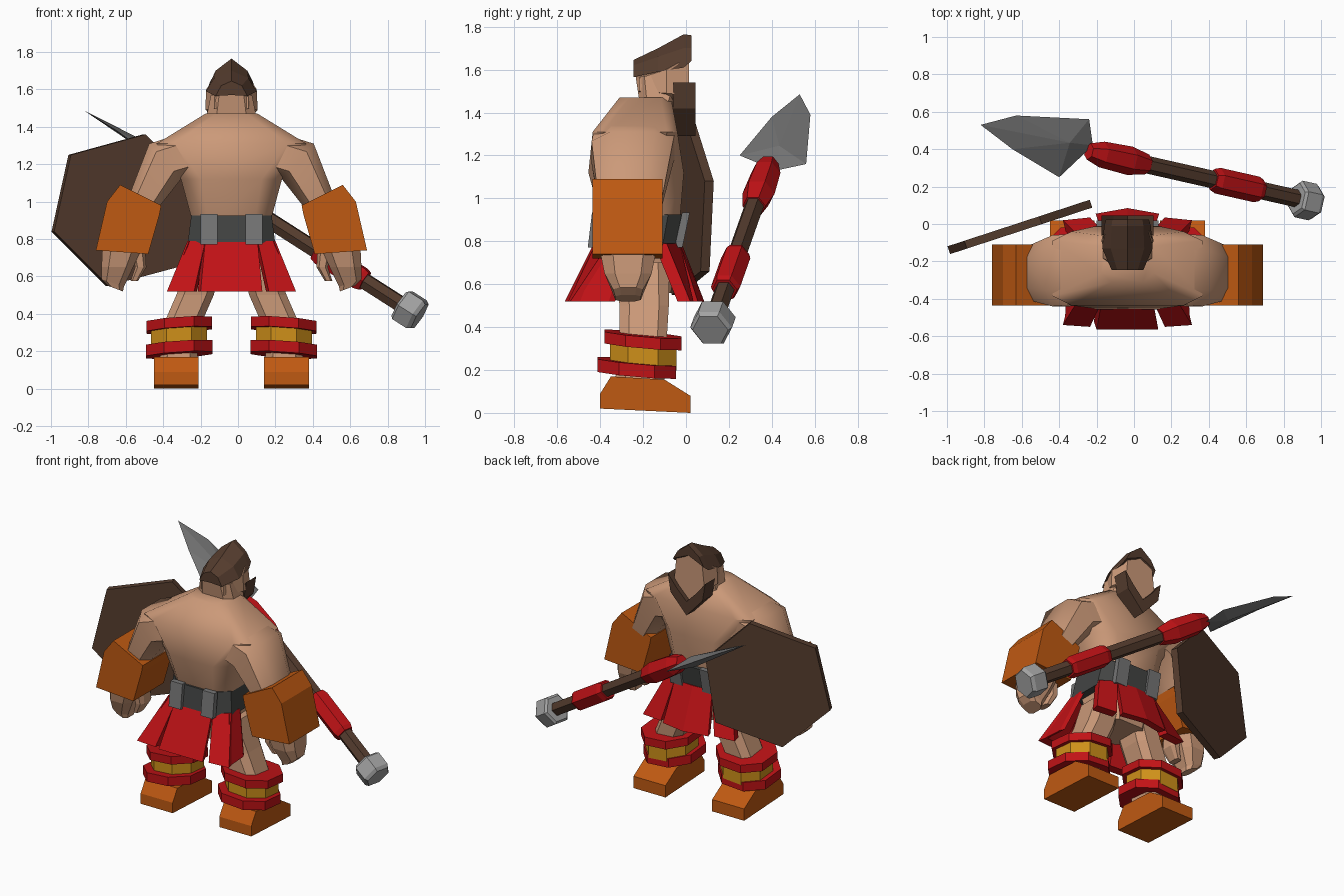
import bpy, bmesh, math
from mathutils import Vector as V

if "Cube" in bpy.data.objects:
    bpy.data.objects.remove(bpy.data.objects["Cube"])

CX = -0.035  # the body's mirror plane


def material(name, r, g, b):
    m = bpy.data.materials.new(name)
    m.diffuse_color = (r, g, b, 1)
    m.use_nodes = True
    m.node_tree.nodes["Principled BSDF"].inputs["Base Color"].default_value = m.diffuse_color
    return m


SKIN = material("skin", 0.60, 0.32, 0.19)
RED = material("red cloth", 0.53, 0.006, 0.008)
ORANGE = material("orange leather", 0.52, 0.10, 0.006)
YELLOW = material("yellow band", 0.62, 0.28, 0.01)
BROWN = material("dark brown", 0.09, 0.045, 0.027)
BELT = material("dark grey", 0.055, 0.058, 0.056)
STEEL = material("steel", 0.18, 0.18, 0.18)
BRIGHT = material("light metal", 0.36, 0.36, 0.36)


def finish(name, bm, mat, smooth=None):
    bmesh.ops.recalc_face_normals(bm, faces=bm.faces)
    me = bpy.data.meshes.new(name)
    bm.to_mesh(me)
    bm.free()
    me.materials.append(mat)
    ob = bpy.data.objects.new(name, me)
    bpy.context.collection.objects.link(ob)
    if smooth:
        bpy.ops.object.select_all(action='DESELECT')
        ob.select_set(True)
        bpy.context.view_layer.objects.active = ob
        bpy.ops.object.shade_smooth_by_angle(angle=math.radians(smooth))
    return ob


def loft(name, rings, mat, smooth=None):
    """Skin a list of equal-length rings and cap both ends."""
    bm = bmesh.new()
    vs = [[bm.verts.new(p) for p in r] for r in rings]
    n = len(vs[0])
    for a, b in zip(vs, vs[1:]):
        for i in range(n):
            j = (i + 1) % n
            bm.faces.new((a[i], a[j], b[j], b[i]))
    bm.faces.new(vs[0][::-1])
    bm.faces.new(vs[-1])
    return finish(name, bm, mat, smooth)


def octo(c, u, v, k=0.55):
    """Rectangle with cut corners, half axes u and v."""
    c, u, v = V(c), V(u), V(v)
    return [c + u * a + v * b for a, b in
            ((1, -k), (1, k), (k, 1), (-k, 1), (-1, k), (-1, -k), (-k, -1), (k, -1))]


def level(z, half, y0, y1, x=CX, k=0.6):
    return octo((x, (y0 + y1) / 2, z), (half, 0, 0), (0, (y1 - y0) / 2, 0), k)


def outline(pts, y):
    """Mirrored x-z outline about the body's centre, top to bottom."""
    right = [V((CX + x, y, z)) for x, z in pts]
    left = [V((CX - x, y, z)) for x, z in reversed(pts) if x > 0]
    return right + left


# Torso, hips and neck
loft("torso", [level(0.88, 0.205, -0.39, -0.03), level(1.12, 0.27, -0.455, -0.01),
               level(1.31, 0.40, -0.435, -0.04, k=0.75), level(1.47, 0.14, -0.31, -0.07)], SKIN, 50)
loft("hips", [level(0.56, 0.15, -0.33, -0.07), level(0.80, 0.19, -0.39, -0.04)], SKIN)
loft("neck", [level(1.38, 0.15, -0.31, -0.06), level(1.47, 0.13, -0.22, -0.04),
              level(1.57, 0.11, -0.235, -0.03)], SKIN)

# Head, hair and beard
loft("head", [outline([(0, 1.59), (0.09, 1.56), (0.09, 1.50), (0, 1.46)], -0.22),
              outline([(0, 1.64), (0.135, 1.60), (0.14, 1.49), (0, 1.43)], -0.09),
              outline([(0, 1.72), (0.095, 1.66), (0.115, 1.48), (0, 1.36)], 0.015)], SKIN)
loft("hair", [outline([(0, 1.645), (0.055, 1.62), (0.085, 1.565), (0, 1.57)], -0.245),
              outline([(0, 1.70), (0.09, 1.66), (0.135, 1.59), (0, 1.60)], -0.13),
              outline([(0, 1.765), (0.085, 1.70), (0.125, 1.61), (0, 1.68)], -0.01),
              outline([(0, 1.76), (0.08, 1.70), (0.115, 1.64), (0, 1.69)], 0.025)], BROWN)
beard = [(0, 1.385), (0.075, 1.46), (0.14, 1.54), (0.12, 1.42), (0, 1.29)]
loft("beard", [outline(beard, -0.06), outline(beard, 0.045)], BROWN)

# Belt with paired buckles on both faces
loft("belt", [level(0.77, 0.235, -0.435, -0.03), level(0.925, 0.215, -0.415, 0.0)], BELT)
for s in (-1, 1):
    for face, (yt, yb) in (("back", (-0.42, -0.44)), ("front", (0.0, -0.035))):
        x, d = CX + s * 0.12, -0.018 if face == "back" else 0.018
        loft("buckle_" + face, [[V((x + a * 0.045, y + e, z)) for a, e in
             ((-1, -d), (1, -d), (1, d), (-1, d))] for y, z in ((yb, 0.77), (yt, 0.935))], STEEL)


# Skirt panels: slabs hanging outward from the belt
def panel(name, s, xt, yt, xb, yb, inward):
    outer = [V((CX + s * x, y, z)) for x, y, z in
             ((xt[0], yt[0], 0.79), (xt[1], yt[1], 0.79), (xb[1], yb[1], 0.52), (xb[0], yb[0], 0.52))]
    loft(name, [outer, [p + V((-s * 0.015, inward, 0)) for p in outer]], RED)


panel("skirt_back", 1, (-0.14, 0.14), (-0.43, -0.43), (-0.165, 0.165), (-0.565, -0.565), 0.045)
for s in (-1, 1):
    panel("skirt_front", s, (0, 0.14), (-0.02, -0.03), (0, 0.17), (0.085, 0.055), -0.045)
    panel("skirt_back_corner", s, (0.14, 0.235), (-0.42, -0.36), (0.20, 0.345), (-0.55, -0.54), 0.06)
    panel("skirt_front_corner", s, (0.14, 0.235), (-0.03, -0.09), (0.20, 0.345), (0.035, 0.02), -0.06)
    panel("skirt_side_back", s, (0.225, 0.235), (-0.37, -0.27), (0.335, 0.325), (-0.52, -0.36), 0.03)

# Limbs, mirrored
SHOE = [(-0.40, 0.02), (-0.40, 0.09), (-0.35, 0.17), (-0.10, 0.155), (0.02, 0.08), (0.02, 0.0)]
BRACER = [(0.595, 1.09), (0.665, 1.0), (0.725, 0.74), (0.445, 0.72), (0.385, 0.93), (0.375, 0.98)]
for s in (-1, 1):
    def at(x, y, z):
        return V((CX + s * x, y, z))

    # Upper arm leaves the shoulder and enters the bracer
    loft("upper_arm", [octo(at(0.24, -0.24, 1.25), (s * 0.04, 0, 0.11), (0, 0.19, 0)),
                       octo(at(0.355, -0.25, 1.215), (s * 0.085, 0, 0.095), (0, 0.19, 0)),
                       octo(at(0.475, -0.26, 0.99), (s * 0.075, 0, 0.035), (0, 0.15, 0))], SKIN, 50)
    loft("bracer", [[at(x, y, z) for x, z in BRACER] for y in (-0.435, -0.11)], ORANGE)

    # Hand with a thumb
    loft("hand", [octo(at(0.585, -0.27, 0.75), (0.105, 0, 0), (0, 0.13, 0)),
                  octo(at(0.61, -0.27, 0.65), (0.085, 0, 0), (0, 0.11, 0)),
                  octo(at(0.635, -0.27, 0.565), (0.06, 0, 0.02 * s), (0, 0.07, 0)),
                  octo(at(0.62, -0.27, 0.535), (0.04, 0, 0.015 * s), (0, 0.06, 0))], SKIN)
    loft("thumb", [octo(at(0.50, -0.27, 0.74), (0.04, 0, 0), (0, 0.07, 0)),
                   octo(at(0.485, -0.27, 0.65), (0.03, 0, 0), (0, 0.06, 0)),
                   octo(at(0.52, -0.27, 0.575), (0.02, 0, 0), (0, 0.04, 0))], SKIN)

    # Leg, banded shin guard and shoe
    loft("leg", [level(0.70, 0.09, -0.33, -0.08, CX + s * 0.13),
                 level(0.50, 0.10, -0.31, -0.08, CX + s * 0.195),
                 level(0.34, 0.10, -0.31, -0.09, CX + s * 0.265),
                 level(0.15, 0.10, -0.33, -0.10, CX + s * 0.285)], SKIN)
    for name, z, h, r, y, mat in (("upper_shin_band", 0.34, 0.027, 0.175, -0.20, RED),
                                  ("middle_shin_band", 0.27, 0.05, 0.150, -0.20, YELLOW),
                                  ("lower_shin_band", 0.21, 0.03, 0.178, -0.23, RED)):
        loft(name, [octo(at(0.28, y, z + e), (r, 0, -0.012 * s), (0, r + 0.005, -0.016), 0.45)
                    for e in (-h, h)], mat)
    loft("shoe", [[at(x, y, z) for y, z in SHOE] for x in (0.175, 0.415)], ORANGE)

# Hexagonal shield leaning behind the left arm
SHIELD = [(-0.50, 1.36), (-0.90, 1.25), (-0.99, 0.84), (-0.70, 0.55), (-0.29, 0.66), (-0.23, 1.08)]
lean = V((-0.31, 0.95, 0)) * 0.022
loft("shield", [[V((x, -0.14 + (x + 0.99) * 0.327, z)) + lean * e for x, z in SHIELD]
                for e in (-1, 1)], BROWN)

# Spear: parts stacked along one axis
butt, top = V((0.92, 0.125, 0.42)), V((-0.23, 0.385, 1.155))
axis = (top - butt).normalized()
side = axis.cross(V((0, 0, 1))).normalized()
up = side.cross(axis)


def rod(name, stations, mat):
    loft(name, [[butt.lerp(top, t) + (side * math.cos(i * math.pi / 3) + up * math.sin(i * math.pi / 3)) * r
                 for i in range(6)] for t, r in stations], mat)


rod("spear_shaft", [(0.0, 0.047), (0.98, 0.047)], BROWN)
rod("spear_butt", [(-0.045, 0.085), (-0.03, 0.1), (0.035, 0.1), (0.045, 0.085)], BRIGHT)
rod("lower_grip", [(0.21, 0.06), (0.23, 0.07), (0.41, 0.07), (0.435, 0.058)], RED)
rod("upper_grip", [(0.74, 0.055), (0.82, 0.077), (0.95, 0.07), (1.01, 0.045)], RED)

# Leaf blade with a raised centre on both faces
EDGE = [(-0.82, 0.53, 1.485), (-0.63, 0.58, 1.39), (-0.24, 0.56, 1.16),
        (-0.22, 0.42, 1.13), (-0.40, 0.25, 1.20), (-0.65, 0.40, 1.38)]
bm = bmesh.new()
rim = [bm.verts.new(p) for p in EDGE]
normal = (V(EDGE[4]) - V(EDGE[1])).cross(V(EDGE[3]) - V(EDGE[0])).normalized()
for e in (-1, 1):
    peak = bm.verts.new(V((-0.36, 0.44, 1.215)) + normal * 0.035 * e)
    for i in range(6):
        bm.faces.new((rim[i], rim[(i + 1) % 6], peak))
finish("spear_blade", bm, STEEL)
